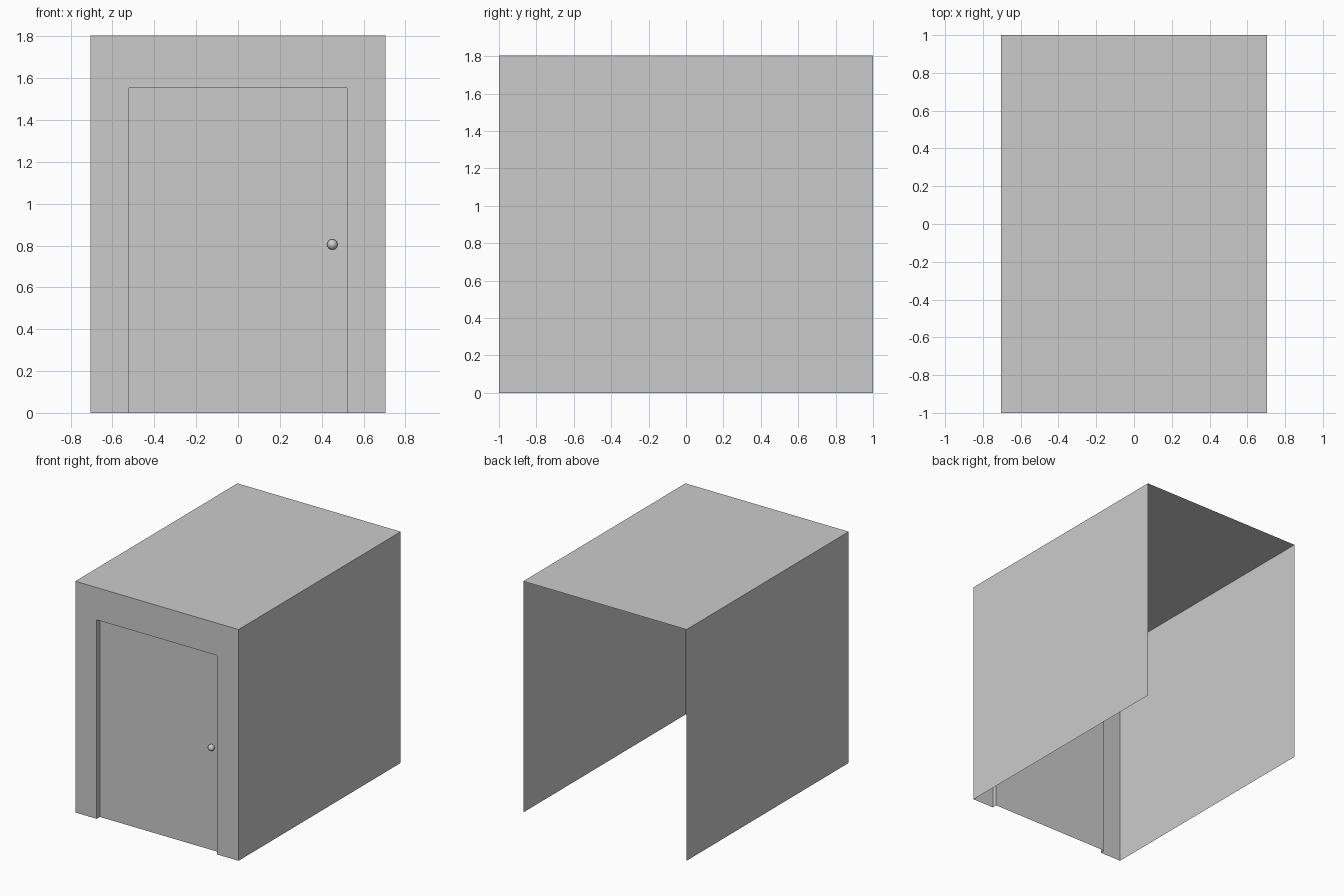
import bpy
import bmesh

if "Cube" in bpy.data.objects:
    bpy.data.objects.remove(bpy.data.objects["Cube"])

W, H, D = 0.705, 1.805, 1.0         # half width, height, half depth
DW, DH = 0.52, 1.553                # door half width, door height
FRONT, INSET = -D, -D + 0.039       # wall plane and recessed door plane


def sheet_object(name, quads):
    """One thin-sheet object from a few quads."""
    bm = bmesh.new()
    for q in quads:
        bm.faces.new([bm.verts.new(p) for p in q])
    bmesh.ops.remove_doubles(bm, verts=bm.verts, dist=1e-5)
    mesh = bpy.data.meshes.new(name)
    bm.to_mesh(mesh)
    bm.free()
    obj = bpy.data.objects.new(name, mesh)
    bpy.context.collection.objects.link(obj)
    return obj


def upright(x0, x1, z0, z1, y):
    """Rectangle facing the front."""
    return [(x0, y, z0), (x1, y, z0), (x1, y, z1), (x0, y, z1)]


# side walls and roof; back and bottom stay open
sheet_object("right_wall", [[(W, -D, 0), (W, D, 0), (W, D, H), (W, -D, H)]])
sheet_object("left_wall", [[(-W, D, 0), (-W, -D, 0), (-W, -D, H), (-W, D, H)]])
sheet_object("roof", [[(-W, -D, H), (W, -D, H), (W, D, H), (-W, D, H)]])

# front wall around the doorway
sheet_object("front_wall", [
    upright(-W, -DW, 0, DH, FRONT),
    upright(DW, W, 0, DH, FRONT),
    upright(-W, -DW, DH, H, FRONT),
    upright(-DW, DW, DH, H, FRONT),
    upright(DW, W, DH, H, FRONT),
])

# door frame: two jambs and a lintel joining wall to door
sheet_object("door_frame", [
    [(-DW, FRONT, 0), (-DW, INSET, 0), (-DW, INSET, DH), (-DW, FRONT, DH)],
    [(DW, INSET, 0), (DW, FRONT, 0), (DW, FRONT, DH), (DW, INSET, DH)],
    [(-DW, FRONT, DH), (-DW, INSET, DH), (DW, INSET, DH), (DW, FRONT, DH)],
])

# recessed door
sheet_object("door", [upright(-DW, DW, 0, DH, INSET)])

# round door knob
bpy.ops.mesh.primitive_uv_sphere_add(segments=32, ring_count=16, radius=0.025,
                                     location=(0.451, -0.974, 0.805))
bpy.context.object.name = "door_knob"
bpy.ops.object.shade_smooth()
